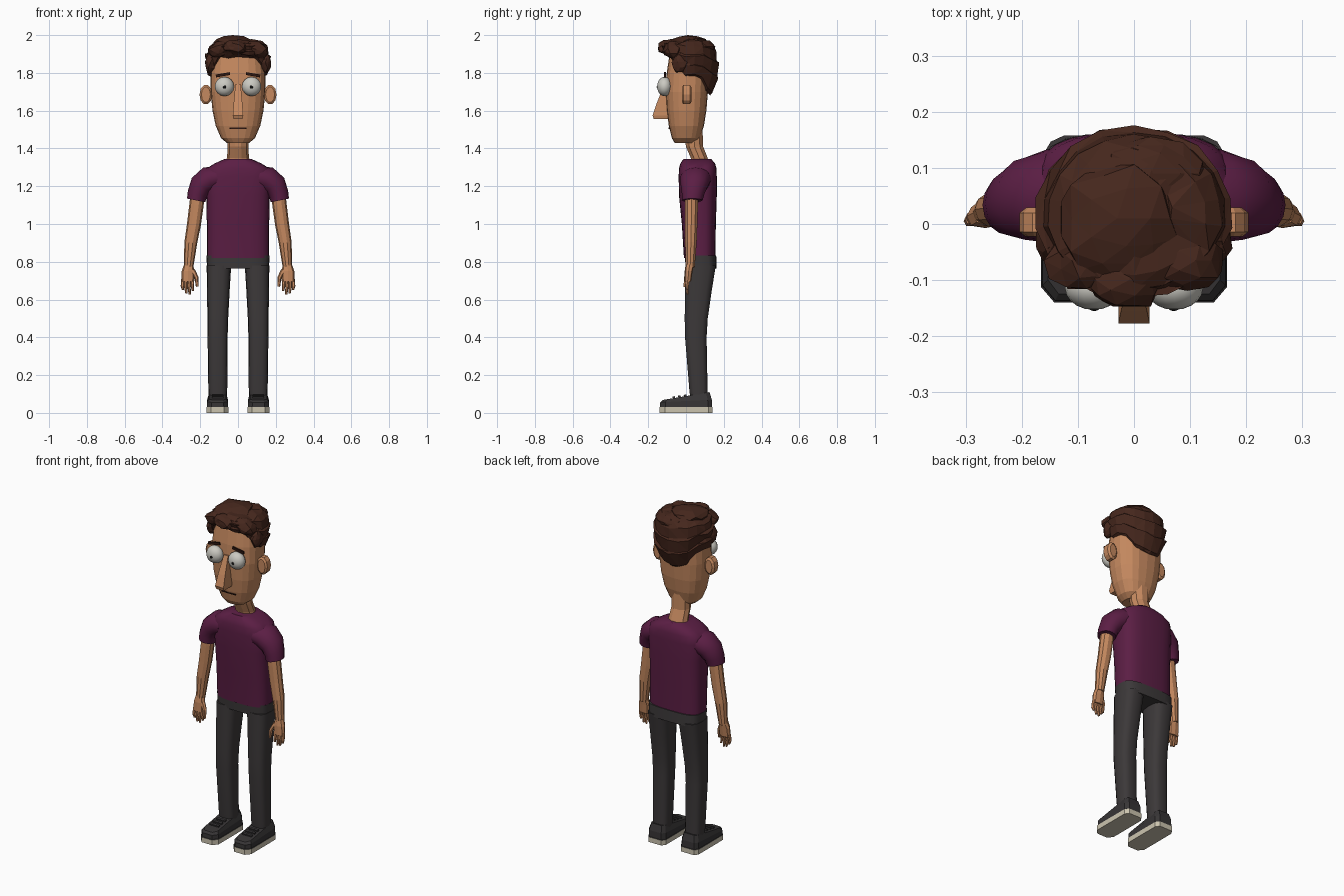
import bpy, bmesh, math, random
from mathutils import Matrix, Vector

random.seed(4)
cube = bpy.data.objects.get("Cube")
if cube:
    bpy.data.objects.remove(cube, do_unlink=True)


def material(name, r, g, b):
    m = bpy.data.materials.new(name)
    m.use_nodes = True
    m.diffuse_color = (r, g, b, 1)
    bsdf = next(n for n in m.node_tree.nodes if n.type == 'BSDF_PRINCIPLED')
    bsdf.inputs["Base Color"].default_value = (r, g, b, 1)
    bsdf.inputs["Roughness"].default_value = 0.8
    return m


SKIN = material("skin", 0.56, 0.25, 0.115)
SHIRT = material("plum_shirt", 0.105, 0.013, 0.058)
PANTS = material("charcoal_pants", 0.045, 0.04, 0.041)
SHOE = material("dark_shoe", 0.038, 0.035, 0.036)
SOLE = material("cream_sole", 0.6, 0.55, 0.43)
HAIR = material("brown_hair", 0.06, 0.02, 0.012)
BROW = material("dark_brow", 0.025, 0.008, 0.005)
WHITE = material("eye_white", 0.6, 0.59, 0.54)
BLACK = material("pupil_black", 0.005, 0.005, 0.005)


def finish(name, bm, mats, smooth=None):
    bmesh.ops.recalc_face_normals(bm, faces=bm.faces)
    mesh = bpy.data.meshes.new(name)
    bm.to_mesh(mesh)
    bm.free()
    for m in mats:
        mesh.materials.append(m)
    ob = bpy.data.objects.new(name, mesh)
    bpy.context.collection.objects.link(ob)
    if smooth:
        bpy.ops.object.select_all(action='DESELECT')
        ob.select_set(True)
        bpy.context.view_layer.objects.active = ob
        bpy.ops.object.shade_smooth_by_angle(angle=math.radians(smooth))
    return ob


def skin_rings(bm, rings):
    """Bridge lists of points into a closed tube."""
    rows = [[bm.verts.new(p) for p in ring] for ring in rings]
    n = len(rows[0])
    for a, b in zip(rows, rows[1:]):
        for i in range(n):
            j = (i + 1) % n
            bm.faces.new((a[i], a[j], b[j], b[i]))
    bm.faces.new(rows[0])
    bm.faces.new(rows[-1])


def loft(name, rings, mat, sides=12, power=2.0, side=1, tilt=False, smooth=None):
    """Rings are (x, y, z, half width, half depth); tilt turns them along the path."""
    out = []
    for i, (x, y, z, rx, ry) in enumerate(rings):
        p, q = rings[max(i - 1, 0)], rings[min(i + 1, len(rings) - 1)]
        u = Vector((1, 0, 0))
        if tilt:
            u = Vector((p[2] - q[2], 0, q[0] - p[0])).normalized()
        ring = []
        for k in range(sides):
            a = math.tau * k / sides
            c, s = math.cos(a), math.sin(a)
            c = math.copysign(abs(c) ** (2 / power), c)
            s = math.copysign(abs(s) ** (2 / power), s)
            v = Vector((x, y + ry * s, z)) + u * rx * c
            ring.append((v.x * side, v.y, v.z))
        out.append(ring)
    bm = bmesh.new()
    skin_rings(bm, out)
    return finish(name, bm, [mat], smooth)


def ball(name, loc, size, mat, smooth=None):
    bm = bmesh.new()
    bmesh.ops.create_uvsphere(bm, u_segments=16, v_segments=10, radius=1)
    bmesh.ops.transform(bm, verts=bm.verts, matrix=Matrix.Translation(loc)
                        @ Matrix.Diagonal((*size, 1)) @ Matrix.Rotation(math.pi / 2, 4, 'X'))
    return finish(name, bm, [mat], smooth)


def box(name, loc, size, mat, axis='Y', turn=0):
    bm = bmesh.new()
    bmesh.ops.create_cube(bm, size=1)
    bmesh.ops.transform(bm, verts=bm.verts, matrix=Matrix.Translation(loc)
                        @ Matrix.Rotation(turn, 4, axis) @ Matrix.Diagonal((*size, 1)))
    return finish(name, bm, [mat])


def clump(name, loc, size, turn=0):
    """Faceted lock of hair."""
    bm = bmesh.new()
    bmesh.ops.create_icosphere(bm, subdivisions=2, radius=1)
    for v in bm.verts:
        v.co *= random.uniform(0.84, 1.04) if v.co.z < 0.99 else 1
    bmesh.ops.transform(bm, verts=bm.verts, matrix=Matrix.Translation(loc)
                        @ Matrix.Rotation(turn, 4, 'Y') @ Matrix.Diagonal((*size, 1)))
    return finish(name, bm, [HAIR])


# Head and neck
loft("head", [(0, -.005, 1.43, .06, .055), (0, 0, 1.455, .09, .075),
              (0, .002, 1.52, .118, .093), (0, .003, 1.6, .135, .105),
              (0, .004, 1.7, .145, .112), (0, .008, 1.8, .145, .11),
              (0, .012, 1.88, .135, .102), (0, .015, 1.94, .09, .07)],
     SKIN, sides=20, power=2.5)
loft("neck", [(0, .04, 1.5, .055, .05), (0, .045, 1.41, .055, .048),
              (0, .07, 1.35, .058, .047), (0, .075, 1.32, .07, .047)], SKIN, sides=10)

# Wedge nose
bm = bmesh.new()
skin_rings(bm, [[(-w, f, z), (w, f, z), (w, -.08, z), (-w, -.08, z)]
                for w, f, z in ((.024, -.17, 1.555), (.028, -.177, 1.575),
                                (.023, -.155, 1.64), (.014, -.114, 1.74))])
finish("nose", bm, [SKIN])
box("mouth", (0, -.087, 1.507), (.09, .009, .006), BROW)

# Hair cap: stepped tiers above a hairline that varies from front to nape
HAIRLINE = [(-1, 1.9), (-.75, 1.885), (-.45, 1.81), (-.2, 1.785), (.4, 1.785), (.75, 1.71), (1, 1.685)]
TIERS = [(0, .84), (.04, .94), (.3, 1.03), (.34, .96), (.58, 1.03),
         (.62, .95), (.82, .92), (.94, .75), (1, .4)]


def hairline(s):
    for (a, za), (b, zb) in zip(HAIRLINE, HAIRLINE[1:]):
        if s <= b:
            return za + (zb - za) * (s - a) / (b - a)
    return HAIRLINE[-1][1]


rings = []
for t, k in TIERS:
    ring = []
    for i in range(18):
        a = math.tau * (i + .5) / 18
        c, s = math.cos(a), math.sin(a)
        z0 = hairline(s)
        r = k * random.uniform(.97, 1.02) - (.13 * max(s, 0) if t < .1 else 0)
        ring.append((.17 * r * c, .02 + .15 * r * s,
                     z0 + (1.975 - z0) * t + random.uniform(-.008, .008)))
    rings.append(ring)
bm = bmesh.new()
skin_rings(bm, rings)
bmesh.ops.triangulate(bm, faces=bm.faces)
finish("hair_cap", bm, [HAIR])
clump("crown_lock", (-.03, .01, 1.962), (.11, .11, .038))
clump("front_lock", (-.015, -.1, 1.935), (.075, .056, .04), .15)
clump("back_lock", (.03, .09, 1.94), (.1, .07, .035))

# Shirt body and trouser hips
loft("shirt", [(0, .072, .82, .165, .083), (0, .068, 1.0, .165, .09),
               (0, .063, 1.15, .168, .1), (0, .062, 1.25, .175, .101),
               (0, .062, 1.295, .165, .099), (0, .062, 1.32, .125, .092),
               (0, .06, 1.345, .07, .073)], SHIRT, sides=24, power=3, smooth=45)
loft("hips", [(0, .08, .765, .164, .082), (0, .077, .832, .167, .083)],
     PANTS, sides=20, power=3.5, smooth=40)

for side, tag in ((1, "left"), (-1, "right")):
    # Face details
    ball(tag + "_eye", (.072 * side, -.114, 1.728), (.051, .039, .051), WHITE, 30)
    ball(tag + "_pupil", (.071 * side, -.15, 1.725), (.009, .005, .009), BLACK)
    box(tag + "_brow", (.08 * side, -.111, 1.79), (.076, .009, .015), BROW, 'Y', .17 * side)
    bm = bmesh.new()
    skin_rings(bm, [[(side * (.17 + w * math.cos(a)), y, 1.685 + h * math.sin(a))
                     for a in (math.tau * i / 10 for i in range(10))]
                    for y, w, h in ((-.022, .024, .042), (-.014, .034, .053),
                                    (.02, .034, .053), (.029, .022, .04))])
    finish(tag + "_ear", bm, [SKIN])

    # Side and fringe locks
    clump(tag + "_fringe_lock", (.095 * side, -.065, 1.925), (.07, .06, .045), .35 * side)
    clump(tag + "_temple_lock", (.145 * side, -.03, 1.855), (.032, .045, .06), -.1 * side)

    # Arm
    loft(tag + "_sleeve", [(.11, .052, 1.245, .062, .085), (.155, .05, 1.235, .07, .083),
                           (.195, .045, 1.205, .063, .073), (.215, .038, 1.16, .053, .06),
                           (.222, .034, 1.125, .049, .054)],
         SHIRT, sides=16, side=side, tilt=True, smooth=50)
    loft(tag + "_arm", [(.213, .03, 1.16, .038, .036), (.22, .029, 1.1, .038, .036),
                        (.233, .028, 1.0, .037, .034), (.25, .026, .9, .034, .032),
                        (.262, .022, .77, .025, .025)], SKIN, sides=10, side=side, tilt=True)
    loft(tag + "_palm", [(.262, .02, .785, .024, .022), (.264, .014, .75, .034, .021),
                         (.266, .01, .695, .034, .017)], SKIN, sides=8, power=2.6, side=side)
    for i, tip in enumerate((.645, .628, .632, .65)):
        x = .24 + .0175 * i
        loft(f"{tag}_finger_{i + 1}", [(x, .01, .71, .009, .011), (x + .002, .005, .67, .009, .01),
                                       (x - .002, .008, tip, .006, .007)], SKIN, sides=6, side=side)
    loft(tag + "_thumb", [(.24, .01, .755, .013, .014), (.219, .0, .715, .011, .012),
                          (.216, -.006, .668, .007, .008)], SKIN, sides=6, side=side, tilt=True)

    # Trouser leg
    loft(tag + "_leg", [(.107, .068, .085, .048, .047), (.107, .066, .12, .05, .049),
                        (.108, .052, .4, .053, .058), (.107, .054, .5, .055, .062),
                        (.104, .066, .65, .06, .072), (.101, .078, .78, .065, .081)],
         PANTS, sides=14, power=3, side=side, smooth=40)

    # Shoe with sole coloured by height
    half = [(.034, -.14), (.058, -.112), (.058, .118), (.042, .14)]
    outline = half + [(-x, y) for x, y in reversed(half)]
    levels = [(1, lambda y: 0), (1, lambda y: .03), (.96, lambda y: .032),
              (.95, lambda y: .056 + .05 * (y + .14)), (.78, lambda y: .068 + .15 * (y + .14))]
    bm = bmesh.new()
    skin_rings(bm, [[(side * (.108 + x * k), y * (k + 1) / 2, f(y)) for x, y in outline]
                    for k, f in levels])
    for f in bm.faces:
        f.material_index = 0 if f.calc_center_median().z < .0305 else 1
    finish(tag + "_shoe", bm, [SOLE, SHOE])
    for i in range(3):
        y = -.065 + .03 * i
        box(f"{tag}_lace_{i + 1}", (.108 * side, y, .072 + .15 * (y + .14)),
            (.06, .014, .008), SHOE, 'X', .15)
